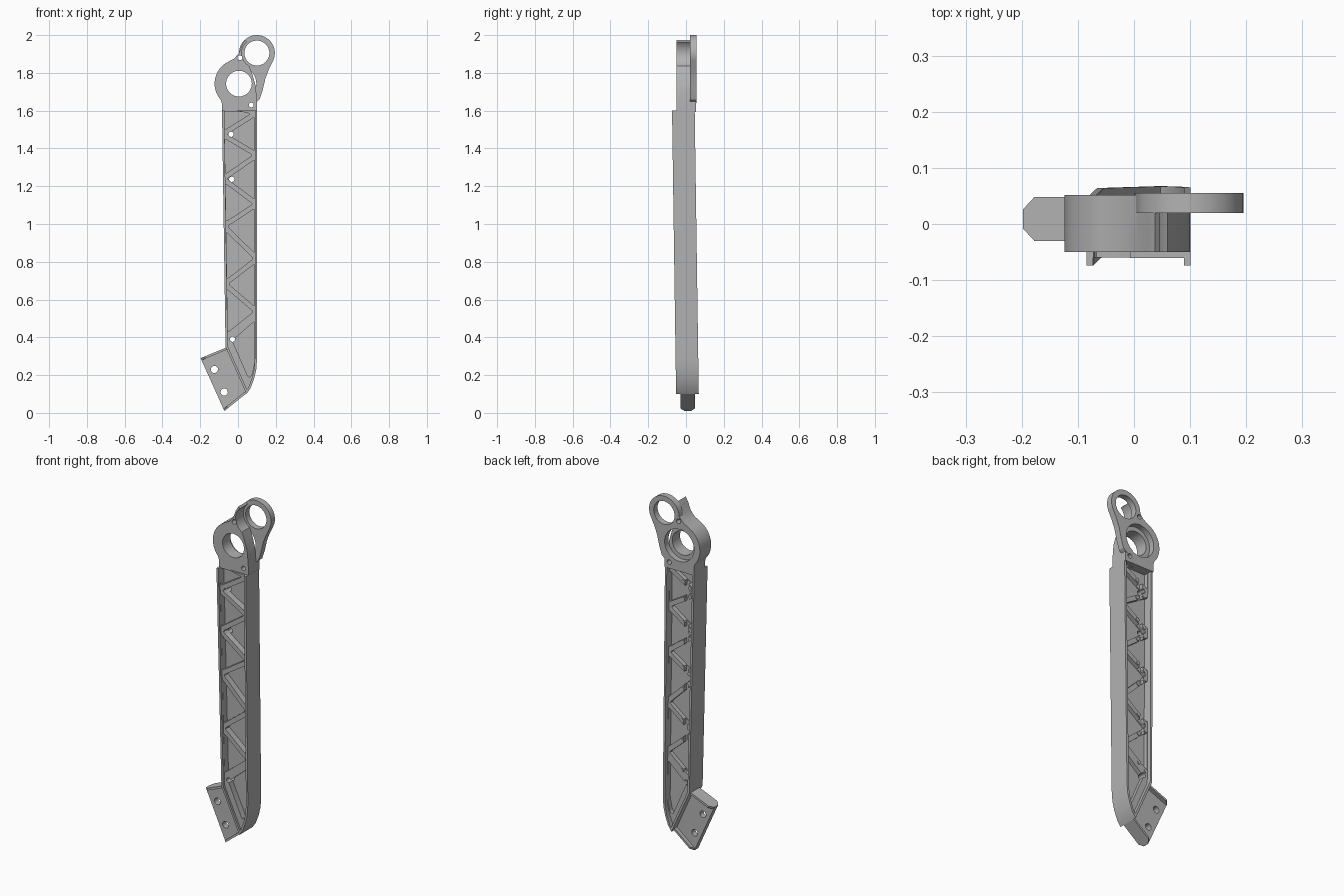
import bpy, bmesh
from math import cos, sin, radians
from mathutils import Vector

cube = bpy.data.objects.get("Cube")
if cube:
    bpy.data.objects.remove(cube)

grey = bpy.data.materials.new("plain grey")
grey.use_nodes = True
grey.diffuse_color = (0.45, 0.45, 0.45, 1)
grey.node_tree.nodes["Principled BSDF"].inputs["Base Color"].default_value = (0.45, 0.45, 0.45, 1)


def finish(bm, name):
    bmesh.ops.recalc_face_normals(bm, faces=bm.faces)
    mesh = bpy.data.meshes.new(name)
    bm.to_mesh(mesh)
    bm.free()
    mesh.materials.append(grey)
    obj = bpy.data.objects.new(name, mesh)
    bpy.context.collection.objects.link(obj)
    return obj


def prisms(name, outlines, y0, y1, rounding=0):
    """Extrude x-z outlines along y, optionally rounding their corners."""
    bm = bmesh.new()
    for pts in outlines:
        face = bm.faces.new([bm.verts.new((x, y0, z)) for x, z in pts])
        new = bmesh.ops.extrude_face_region(bm, geom=[face])["geom"]
        bmesh.ops.translate(bm, vec=(0, y1 - y0, 0),
                            verts=[v for v in new if isinstance(v, bmesh.types.BMVert)])
    if rounding:
        upright = [e for e in bm.edges if abs(e.verts[0].co.y - e.verts[1].co.y) > 1e-4]
        bmesh.ops.bevel(bm, geom=upright, offset=rounding, segments=3, profile=0.5, affect='EDGES')
    return finish(bm, name)


def combine(obj, tool, operation='DIFFERENCE'):
    mod = obj.modifiers.new("combine", 'BOOLEAN')
    mod.object, mod.operation, mod.solver = tool, operation, 'EXACT'
    bpy.context.view_layer.objects.active = obj
    bpy.ops.object.modifier_apply(modifier=mod.name)
    bpy.data.objects.remove(tool)


def arc(cx, cz, r, a0, a1, n=20):
    return [(cx + r * cos(radians(a0 + (a1 - a0) * i / n)),
             cz + r * sin(radians(a0 + (a1 - a0) * i / n))) for i in range(n + 1)]


def circle(cx, cz, r, n=32):
    return arc(cx, cz, r, 0, 360, n)[:-1]


def inset(pts, d):
    """Offset a counter-clockwise outline inward by d."""
    out = []
    for i, p in enumerate(pts):
        p, a, b = Vector(p), Vector(pts[i - 1]), Vector(pts[(i + 1) % len(pts)])
        u, v = (p - a).normalized(), (b - p).normalized()
        m = Vector((-u.y - v.y, u.x + v.x)).normalized()
        out.append(tuple(p + m * d / max(0.2, m.dot(Vector((-u.y, u.x))))))
    return out


def left_x(z):
    return -0.066 - 0.015 * (z - 0.35)


# Beam: a solid outline hollowed from both sides to leave walls, web and ribs
def beam_outline(top):
    return [(left_x(top), top), (-0.066, 0.35), (0.045, 0.1), (0.066, 0.13),
            (0.085, 0.18), (0.097, 0.23), (0.101, 0.29), (0.101, top)]


beam = prisms("beam", [beam_outline(1.6)], -0.06, 0.06)
hollow = inset(beam_outline(1.75), 0.012)
combine(beam, prisms("front_hollow", [hollow], -0.2, -0.047))
combine(beam, prisms("back_hollow", [hollow], 0.036, 0.2))

# Triangular pockets between zigzag ribs
heights = [1.59, 1.475, 1.365, 1.24, 1.105, 0.99, 0.815, 0.683, 0.535, 0.4]
nodes = [(0.101 if i % 2 == 0 else left_x(z), z) for i, z in enumerate(heights)]
triangles = [[(left_x(1.63), 1.63), nodes[1], nodes[0]]]
for i in range(len(nodes) - 2):
    a, b, c = nodes[i:i + 3]
    triangles.append([a, b, c] if i % 2 == 0 else [a, c, b][::-1])
    if i % 2:
        triangles[-1] = [a, c, b]
pockets = [inset(t, 0.013) for t in triangles]
pockets.append([(-0.03, 0.383), (0.055, 0.187), (0.072, 0.198), (0.088, 0.27), (0.088, 0.485)])
combine(beam, prisms("front_pockets", pockets, -0.2, -0.012, 0.009))
combine(beam, prisms("back_pockets", pockets, 0.012, 0.2, 0.009))

# Cable channel notching the back ribs
combine(beam, prisms("channel", [[(-0.035, 0.45), (-0.01, 0.45), (-0.01, 1.58), (-0.035, 1.58)]],
                     0.016, 0.2))

# Round posts either side of the channel
posts = []
for (x0, z0), (x1, z1) in zip(nodes, nodes[1:]):
    for x in (-0.044, -0.001):
        posts.append(circle(x, z0 + (z1 - z0) * (x - x0) / (x1 - x0), 0.011, 12))
back_posts = prisms("back_posts", posts, 0.005, 0.04)

# Screw holes through the beam
screws = [circle(x, z, 0.014, 16) for x, z in ((-0.037, 1.475), (-0.033, 1.237), (-0.029, 0.39))]
combine(beam, prisms("screw_holes", screws, -0.2, 0.2))

# Lean the beam slightly along its height
for obj in (beam, back_posts):
    for v in obj.data.vertices:
        v.co.y += 0.009 - 0.0143 * v.co.z

# Head: thick hub joined to a thin offset ring plate
hub = (0.005, 1.743)
ring = (0.1, 1.905)
head = prisms("head", [
    [(0.1, 1.594), (0.1, 1.65), (0.094, 1.73), (0.077, 1.79)]
    + arc(*ring, 0.08, 240, 132) + [(0.037, 1.975), (0.022, 1.95), (0.005, 1.905), (-0.02, 1.876)]
    + arc(*hub, 0.129, 120, 222) + [(-0.086, 1.64), (-0.086, 1.594)]], -0.05, 0.052)
plate = prisms("plate", [
    arc(*ring, 0.095, -25, 165, 36) + [(0.0, 1.88), (0.0, 1.7), (0.09, 1.64), (0.115, 1.66),
                                       (0.131, 1.71), (0.145, 1.77), (0.162, 1.815)]], 0.02, 0.055)
combine(head, plate, 'UNION')
combine(head, prisms("bores", [circle(*hub, 0.068, 48), circle(*ring, 0.066, 48),
                               circle(0.01, 1.88, 0.013, 16), circle(0.07, 1.63, 0.013, 16)], -0.2, 0.2))
combine(head, prisms("bearing_seat", [circle(*hub, 0.092, 48)], 0.02, 0.2))

# Foot: thin drilled plate with shaped end walls
A, B, C, D = [Vector(p) for p in ((-0.198, 0.29), (-0.06, 0.347), (0.047, 0.105), (-0.072, 0.01))]
foot_plate = prisms("foot_plate", [[A, D, C, B]], -0.008, 0.026)
combine(foot_plate, prisms("foot_holes", [circle(-0.125, 0.23, 0.019, 20),
                                          circle(-0.073, 0.11, 0.019, 20)], -0.2, 0.2))


def end_wall(name, p, q, toward):
    """Chamfered wall running from the free edge p to the beam at q."""
    along, side = (q - p).normalized(), toward.normalized() * 0.012
    bm = bmesh.new()
    for s, y0, y1 in ((0, -0.008, 0.026), (0.022, -0.03, 0.048), ((q - p).length, -0.03, 0.048)):
        for base in (p + along * s, p + along * s + side):
            for y in (y0, y1):
                bm.verts.new((base.x, y, base.y))
    bmesh.ops.convex_hull(bm, input=bm.verts)
    return finish(bm, name)


upper_wall = end_wall("foot_upper_wall", A, B, D - A)
lower_wall = end_wall("foot_lower_wall", D, C, A - D)

# Smooth the round surfaces and keep the edges crisp
for obj in (beam, back_posts, head, foot_plate, upper_wall, lower_wall):
    bpy.ops.object.select_all(action='DESELECT')
    obj.select_set(True)
    bpy.context.view_layer.objects.active = obj
    bpy.ops.object.shade_smooth_by_angle(angle=radians(30))
